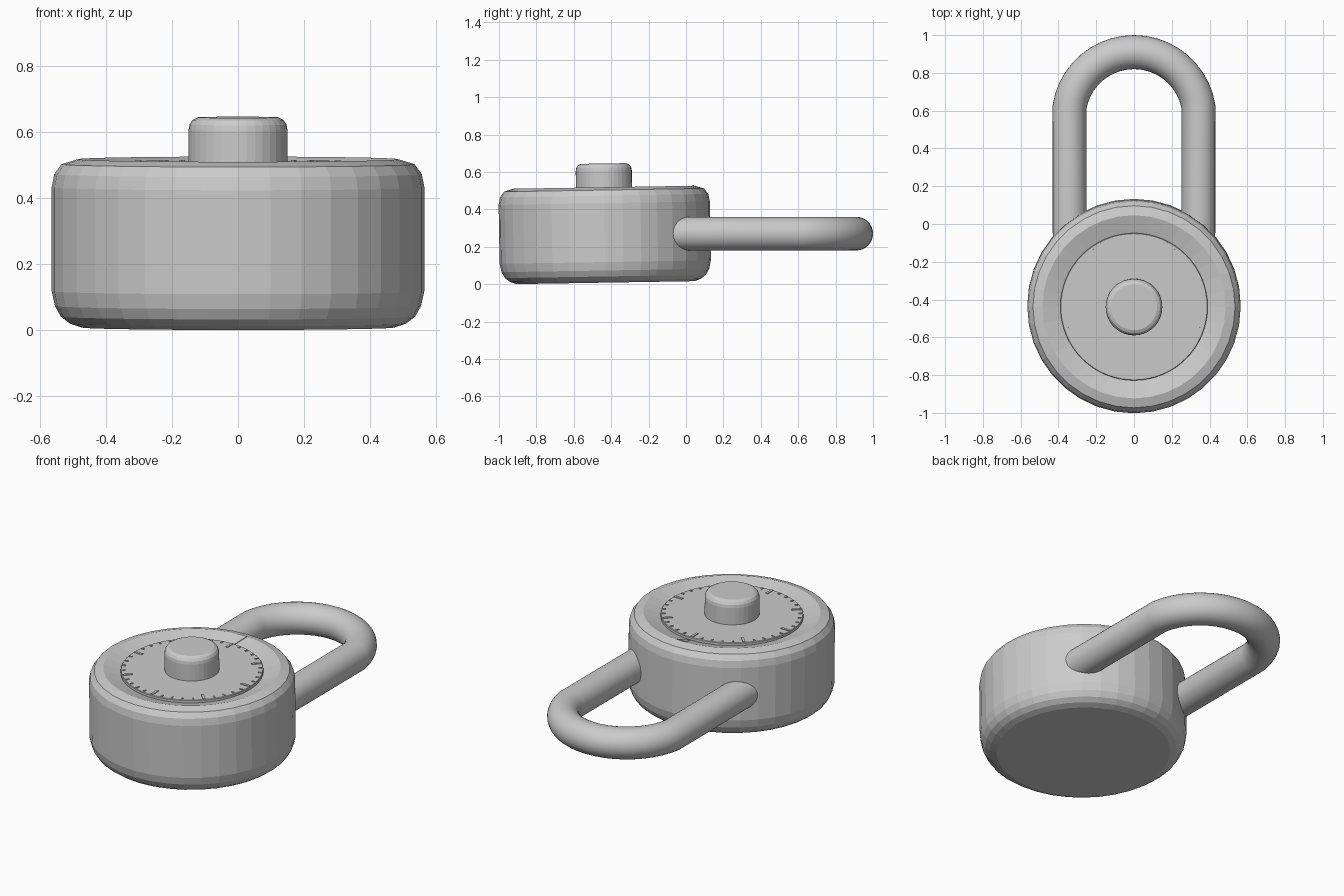
import bpy, bmesh
from math import sin, cos, pi, atan2, radians
from mathutils import Matrix, Vector

if "Cube" in bpy.data.objects:
    bpy.data.objects.remove(bpy.data.objects["Cube"])

CENTRE = Vector((0, -0.43, 0.008))
TILT = 0.0165  # the case leans back very slightly


def finish(name, bm, tilted=True):
    bmesh.ops.recalc_face_normals(bm, faces=bm.faces)
    me = bpy.data.meshes.new(name)
    bm.to_mesh(me)
    bm.free()
    ob = bpy.data.objects.new(name, me)
    bpy.context.collection.objects.link(ob)
    if tilted:
        ob.location = CENTRE
        ob.rotation_euler.x = TILT
    return ob


def lathe(name, profile, sides):
    """Revolve (radius, z) points about z; radius 0 becomes a pole."""
    bm = bmesh.new()
    vs = [bm.verts.new((r, 0, z)) for r, z in profile]
    es = [bm.edges.new(p) for p in zip(vs, vs[1:])]
    bmesh.ops.spin(bm, geom=vs + es, cent=(0, 0, 0), axis=(0, 0, 1),
                   angle=2 * pi, steps=sides, use_merge=True)
    bmesh.ops.remove_doubles(bm, verts=bm.verts, dist=1e-5)
    return finish(name, bm)


# round case with softened edges and a dished face
lathe("case", [(0, 0), (0.475, 0), (0.51, 0.012), (0.537, 0.033), (0.555, 0.065),
               (0.565, 0.11), (0.565, 0.425), (0.557, 0.465), (0.535, 0.495),
               (0.485, 0.51), (0.38, 0.478), (0, 0.478)], 36)

# dial disc and turning knob
DIAL_Z = 0.498
lathe("dial", [(0, 0.47), (0.39, 0.47), (0.39, DIAL_Z - 0.003),
               (0.387, DIAL_Z), (0, DIAL_Z)], 64)
lathe("knob", [(0, 0.49), (0.15, 0.49), (0.15, 0.598), (0.147, 0.615),
               (0.138, 0.629), (0.122, 0.637), (0, 0.637)], 36)

# forty raised tick marks, every fifth one long
bm = bmesh.new()
for i in range(40):
    r0, r1, w = (0.33, 0.385, 0.014) if i % 5 == 0 else (0.364, 0.382, 0.009)
    m = (Matrix.Rotation(pi / 2 - i * 2 * pi / 40, 4, 'Z')
         @ Matrix.Translation(((r0 + r1) / 2, 0, DIAL_Z))
         @ Matrix.Diagonal((r1 - r0, w, 0.008, 1)))
    bmesh.ops.create_cube(bm, size=1, matrix=m)
finish("dial_ticks", bm)

# small index pointer on the sloped rim, above the zero tick
bm = bmesh.new()
tri = [(-0.03, 0.48, 0.508), (0.03, 0.48, 0.508), (0, 0.395, 0.482)]
low = [bm.verts.new((x, y, z - 0.004)) for x, y, z in tri]
top = [bm.verts.new((x, y, z + 0.005)) for x, y, z in tri]
bm.faces.new(low)
bm.faces.new(top)
for i in range(3):
    j = (i + 1) % 3
    bm.faces.new((low[i], low[j], top[j], top[i]))
finish("index_pointer", bm)

# U-shaped shackle: two legs and an arc, swept with a round section
LEG_X, BEND_Y, TUBE, Z = 0.34, 0.62, 0.09, 0.27
ARC_R, ARC_Y = 0.346, 0.564
start = atan2(BEND_Y - ARC_Y, LEG_X)
N = 20
path = [Vector((LEG_X, -0.2, Z))]
for i in range(N + 1):
    a = start + (pi - 2 * start) * i / N
    path.append(Vector((ARC_R * cos(a), ARC_Y + ARC_R * sin(a), Z)))
path.append(Vector((-LEG_X, -0.2, Z)))

bm = bmesh.new()
rings = []
SIDES = 32
for i, p in enumerate(path):
    t = (path[min(i + 1, len(path) - 1)] - path[max(i - 1, 0)]).normalized()
    if 0 < i < len(path) - 1:
        t = ((p - path[i - 1]).normalized() + (path[i + 1] - p).normalized()).normalized()
    side = t.cross(Vector((0, 0, 1)))
    rings.append([bm.verts.new(p + TUBE * (side * cos(2 * pi * k / SIDES)
                                           + Vector((0, 0, sin(2 * pi * k / SIDES)))))
                  for k in range(SIDES)])
for a, b in zip(rings, rings[1:]):
    for k in range(SIDES):
        n = (k + 1) % SIDES
        bm.faces.new((a[k], a[n], b[n], b[k]))
bm.faces.new(rings[0])
bm.faces.new(rings[-1])
shackle = finish("shackle", bm, tilted=False)

bpy.ops.object.select_all(action='DESELECT')
shackle.select_set(True)
bpy.context.view_layer.objects.active = shackle
bpy.ops.object.shade_smooth_by_angle(angle=radians(30))
